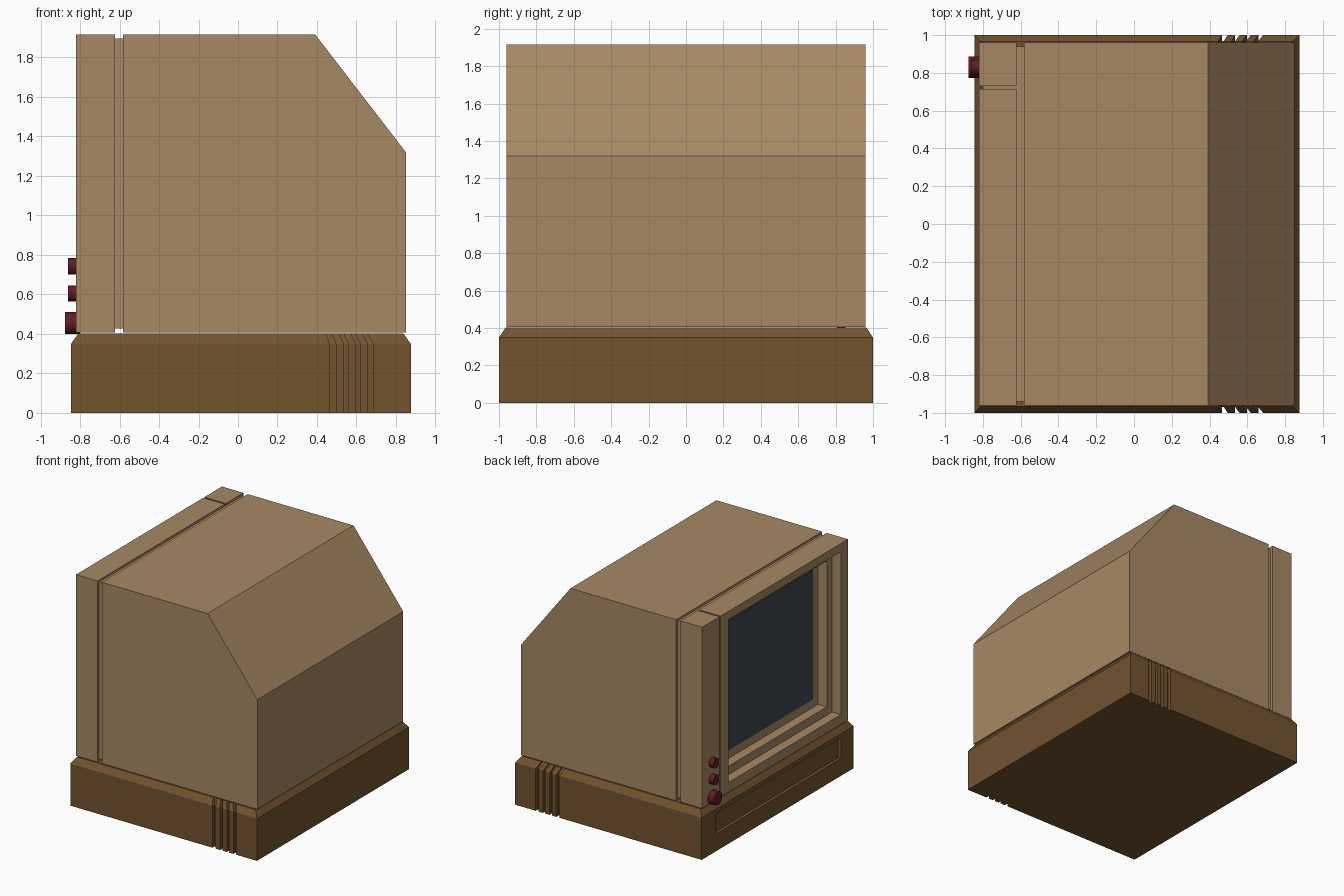
import bpy, bmesh, math

if "Cube" in bpy.data.objects:
    bpy.data.objects.remove(bpy.data.objects["Cube"])


def material(name, rgb):
    m = bpy.data.materials.new(name)
    m.diffuse_color = (*rgb, 1)
    m.use_nodes = True
    m.node_tree.nodes["Principled BSDF"].inputs["Base Color"].default_value = m.diffuse_color
    return m


SHELL = material("tan_plastic", (0.39, 0.25, 0.13))
BASE = material("brown_plastic", (0.17, 0.087, 0.03))
GLASS = material("dark_glass", (0.042, 0.065, 0.08))
RED = material("red_plastic", (0.11, 0.012, 0.018))


def loft(name, rings, mat):
    """Skin a closed solid through rings of equal point count, capped at both ends."""
    bm = bmesh.new()
    loops = [[bm.verts.new(p) for p in ring] for ring in rings]
    n = len(loops[0])
    for a, b in zip(loops, loops[1:]):
        for i in range(n):
            j = (i + 1) % n
            bm.faces.new((a[i], a[j], b[j], b[i]))
    bm.faces.new(loops[0])
    bm.faces.new(loops[-1])
    bmesh.ops.recalc_face_normals(bm, faces=bm.faces)
    me = bpy.data.meshes.new(name)
    bm.to_mesh(me)
    bm.free()
    me.materials.append(mat)
    ob = bpy.data.objects.new(name, me)
    bpy.context.collection.objects.link(ob)
    return ob


def rect(x, y0, y1, z0, z1):
    return [(x, y0, z0), (x, y1, z0), (x, y1, z1), (x, y0, z1)]


def box(name, x, y, z, mat):
    return loft(name, [rect(x[0], *y, *z), rect(x[1], *y, *z)], mat)


def knob(name, z, radius, length):
    def ring(x, r):
        return [(x, 0.83 + r * math.cos(a * math.tau / 24), z + r * math.sin(a * math.tau / 24))
                for a in range(24)]
    ob = loft(name, [ring(-0.80, radius), ring(-0.82 - length, radius)], RED)
    bpy.context.view_layer.objects.active = ob
    ob.select_set(True)
    bpy.ops.object.shade_smooth_by_angle()
    ob.select_set(False)


Z0, Z1, W = 0.407, 1.915, 0.96

# Base plinth: plan outline with four vertical notches per side, tapered top
side = [(-0.845, -1.0)]
for a, b in ((0.465, 0.495), (0.536, 0.558), (0.597, 0.618), (0.658, 0.684)):
    side += [(a, -1.0), (a, -0.97), (b, -0.97), (b, -1.0)]
side.append((0.875, -1.0))
plan = side + [(x, -y) for x, y in reversed(side)]
base = loft("base", [[(x * s, y * t, z) for x, y in plan]
                     for z, s, t in ((0, 1, 1), (0.35, 1, 1), (0.402, 0.957, 0.965))], BASE)

# Shallow recessed panel on the screen side of the base
cutter = box("base_panel_cutter", (-0.95, -0.82), (-0.83, 0.82), (0.145, 0.315), BASE)
mod = base.modifiers.new("panel", 'BOOLEAN')
mod.operation = 'DIFFERENCE'
mod.solver = 'EXACT'
mod.object = cutter
bpy.context.view_layer.objects.active = base
bpy.ops.object.modifier_apply(modifier="panel")
bpy.data.objects.remove(cutter)

# Rear housing with sloped back
profile = [(-0.582, Z0), (0.85, Z0), (0.85, 1.32), (0.392, Z1), (-0.582, Z1)]
loft("rear_housing", [[(x, y, z) for x, z in profile] for y in (-W, W)], SHELL)

# Inset core showing in the seam between housing and front
box("seam_core", (-0.63, -0.57), (-0.94, 0.94), (0.427, 1.897), SHELL)

# Screen frame with stepped recess
o1 = (-0.865, 0.615, 0.49, 1.845)
o2 = (-0.795, 0.545, 0.56, 1.775)
o3 = (-0.725, 0.475, 0.63, 1.705)
outer = (-W, 0.715, Z0, Z1)
loft("screen_frame", [rect(-0.622, *outer), rect(-0.82, *outer), rect(-0.82, *o1),
                      rect(-0.74, *o1), rect(-0.74, *o2), rect(-0.66, *o2)], SHELL)
box("screen", (-0.664, -0.655), o3[:2], o3[2:], GLASS)

# Control column beside the screen, with a narrow filled seam
box("control_column", (-0.82, -0.622), (0.73, W), (Z0, Z1), SHELL)
box("column_seam", (-0.80, -0.622), (0.714, 0.731), (0.427, 1.897), SHELL)

# Knobs
knob("upper_knob", 0.743, 0.041, 0.042)
knob("middle_knob", 0.605, 0.041, 0.042)
knob("large_knob", 0.455, 0.056, 0.055)
